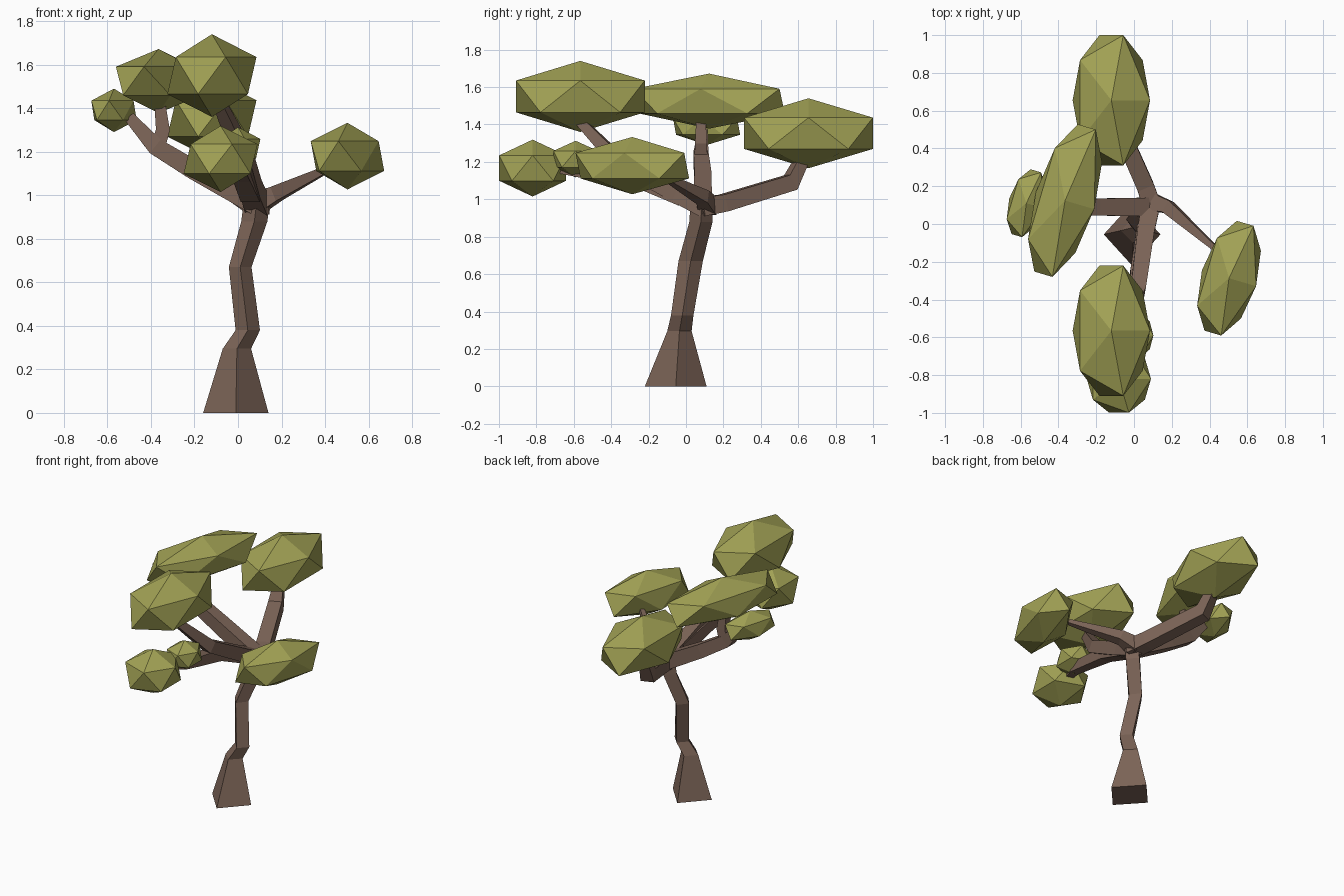
import bpy, bmesh, math
from mathutils import Vector

if "Cube" in bpy.data.objects:
    bpy.data.objects.remove(bpy.data.objects["Cube"])


def material(name, color):
    m = bpy.data.materials.new(name)
    m.diffuse_color = (*color, 1)
    m.use_nodes = True
    m.node_tree.nodes["Principled BSDF"].inputs["Base Color"].default_value = m.diffuse_color
    return m


bark = material("bark", (0.20, 0.127, 0.095))
leaf = material("leaf", (0.36, 0.36, 0.09))


def finish(name, bm, mat):
    bmesh.ops.recalc_face_normals(bm, faces=bm.faces)
    me = bpy.data.meshes.new(name)
    bm.to_mesh(me)
    bm.free()
    me.materials.append(mat)
    ob = bpy.data.objects.new(name, me)
    bpy.context.collection.objects.link(ob)


def loft(name, rings):
    """Skin a list of four-cornered rings and cap both ends."""
    bm = bmesh.new()
    vs = [[bm.verts.new(p) for p in r] for r in rings]
    for a, b in zip(vs, vs[1:]):
        for i in range(4):
            j = (i + 1) % 4
            bm.faces.new((a[i], a[j], b[j], b[i]))
    bm.faces.new(vs[0])
    bm.faces.new(vs[-1])
    finish(name, bm, bark)


def branch(name, path):
    """Square tube along (x, y, z, half width) points."""
    pts = [Vector(p[:3]) for p in path]
    rings, side = [], None
    for i, p in enumerate(pts):
        t = (pts[min(i + 1, len(pts) - 1)] - pts[max(i - 1, 0)]).normalized()
        if side is None:
            side = t.cross(Vector((0, 0, 1)))
        side = (side - t * side.dot(t)).normalized()
        up = side.cross(t)
        w = path[i][3]
        rings.append([p + side * w * a + up * w * b
                      for a, b in ((1, 1), (-1, 1), (-1, -1), (1, -1))])
    loft(name, rings)


# Trunk: diamond rings (x, y, z, radius x, radius y)
trunk = [(-0.01, -0.055, 0.0, 0.15, 0.165), (-0.005, -0.035, 0.295, 0.065, 0.065),
         (0.045, -0.02, 0.38, 0.056, 0.06), (0.01, 0.025, 0.67, 0.052, 0.065),
         (0.075, 0.08, 0.88, 0.06, 0.062), (0.09, 0.085, 1.0, 0.06, 0.06)]
loft("trunk", [[(x - rx, y, z), (x, y - ry, z), (x + rx, y, z), (x, y + ry, z)]
               for x, y, z, rx, ry in trunk])

# Main branches and forks
branch("right_branch", [(0.08, 0.12, 0.96, 0.05), (0.18, 0.09, 1.01, 0.035),
                        (0.43, -0.13, 1.13, 0.014)])
branch("back_branch", [(0.10, 0.08, 0.96, 0.05), (0.06, 0.2, 0.98, 0.046),
                       (-0.10, 0.56, 1.09, 0.044), (-0.12, 0.63, 1.23, 0.03)])
branch("left_branch", [(0.10, 0.09, 0.95, 0.05), (-0.20, 0.09, 1.115, 0.045),
                       (-0.38, 0.08, 1.225, 0.04), (-0.50, 0.09, 1.36, 0.025)])
branch("left_fork", [(-0.37, 0.08, 1.22, 0.035), (-0.345, 0.08, 1.30, 0.032),
                     (-0.36, 0.08, 1.43, 0.025)])
branch("front_branch", [(0.09, 0.11, 0.95, 0.05), (0.06, -0.05, 1.03, 0.045),
                        (0.02, -0.35, 1.19, 0.04), (-0.08, -0.56, 1.41, 0.025)])
branch("front_fork", [(0.06, -0.02, 1.01, 0.045), (0.02, -0.25, 1.10, 0.04),
                      (0.0, -0.58, 1.15, 0.03), (-0.06, -0.74, 1.17, 0.018)])

# Foliage: twenty-sided clumps (name, centre, radii, turn about z)
clumps = [
    ("top_front_foliage", (-0.12, -0.565, 1.55), (0.229, 0.405, 0.19), 0),
    ("top_left_foliage", (-0.365, 0.124, 1.525), (0.18, 0.478, 0.147), -16.4),
    ("back_foliage", (-0.12, 0.655, 1.353), (0.229, 0.405, 0.187), 0),
    ("right_foliage", (0.503, -0.287, 1.18), (0.167, 0.356, 0.153), -16.4),
    ("left_foliage", (-0.57, 0.11, 1.39), (0.105, 0.21, 0.1), -16.4),
    ("low_front_foliage", (-0.08, -0.82, 1.167), (0.19, 0.21, 0.152), 0),
    ("small_foliage", (0.0, -0.59, 1.215), (0.115, 0.14, 0.098), 0),
]
for name, loc, radii, turn in clumps:
    bm = bmesh.new()
    bmesh.ops.create_icosphere(bm, subdivisions=1, radius=1)
    finish(name, bm, leaf)
    ob = bpy.data.objects[name]
    ob.location, ob.scale = loc, radii
    ob.rotation_euler.z = math.radians(turn)
